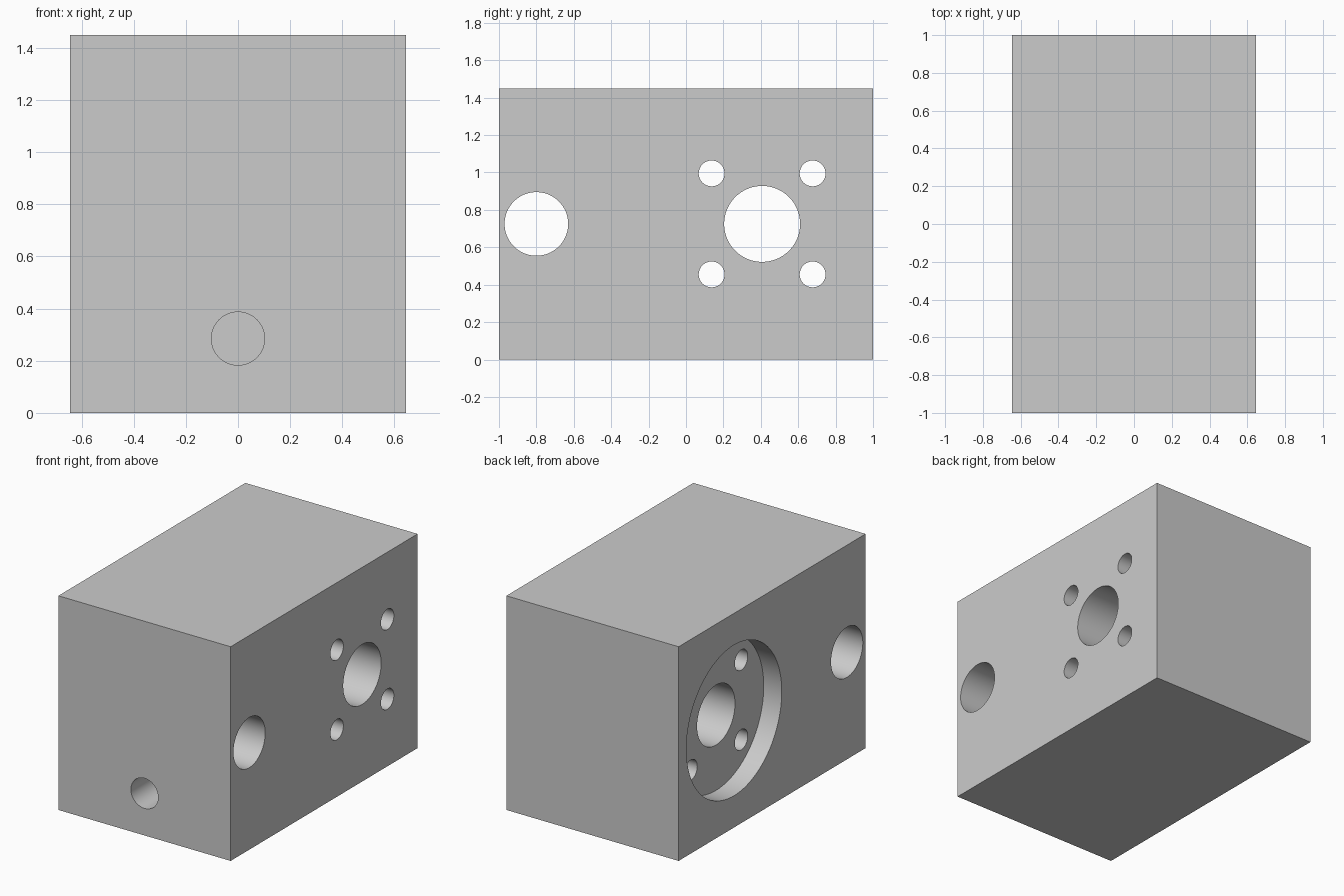
import bpy
from math import pi

cube = bpy.data.objects.get("Cube")
if cube:
    bpy.data.objects.remove(cube, do_unlink=True)

WIDTH, LENGTH, HEIGHT = 1.29, 2.0, 1.45
MID = HEIGHT / 2
BORE_Y = 0.407
BOLT = 0.27          # bolt offset from the bore centre

# Plain grey metal
metal = bpy.data.materials.new("grey metal")
metal.use_nodes = True
grey = (0.6, 0.6, 0.6, 1)
metal.diffuse_color = grey
metal.node_tree.nodes["Principled BSDF"].inputs["Base Color"].default_value = grey

# Solid block
bpy.ops.mesh.primitive_cube_add(size=1, location=(0, 0, MID))
block = bpy.context.object
block.name = "drilled_block"
block.scale = (WIDTH, LENGTH, HEIGHT)
bpy.ops.object.transform_apply(location=True, rotation=True, scale=True)
block.data.materials.append(metal)


def drill(name, centre, radius, depth, rotation):
    """Cut a round hole out of the block."""
    bpy.ops.mesh.primitive_cylinder_add(vertices=96, radius=radius, depth=depth,
                                        location=centre, rotation=rotation)
    cutter = bpy.context.object
    cutter.name = name
    cutter.hide_render = True
    cutter.data.materials.append(metal)
    cut = block.modifiers.new(name, 'BOOLEAN')
    cut.operation = 'DIFFERENCE'
    cut.solver = 'EXACT'
    cut.object = cutter
    bpy.context.view_layer.objects.active = block
    bpy.ops.object.modifier_apply(modifier=name)
    bpy.data.objects.remove(cutter, do_unlink=True)


ACROSS = (0, pi / 2, 0)
ALONG = (pi / 2, 0, 0)
THROUGH = WIDTH + 0.4

# Counterbore on the right side, 0.135 deep
drill("counterbore", (-WIDTH / 2, BORE_Y, MID), 0.51, 0.27, ACROSS)

# Main bore and pivot hole, right through
drill("main_bore", (0, BORE_Y, MID), 0.203, THROUGH, ACROSS)
drill("pivot_hole", (0, -0.8, MID), 0.17, THROUGH, ACROSS)

# Four bolt holes around the main bore
for sy in (-1, 1):
    for sz in (-1, 1):
        drill("bolt_hole", (0, BORE_Y + sy * BOLT, MID + sz * BOLT), 0.069, THROUGH, ACROSS)

# Blind hole in the front face
drill("front_hole", (0, -LENGTH / 2, 0.285), 0.102, 1.0, ALONG)

# Smooth hole walls, sharp edges
bpy.ops.object.select_all(action='DESELECT')
block.select_set(True)
bpy.context.view_layer.objects.active = block
bpy.ops.object.shade_smooth_by_angle(angle=pi / 6)
